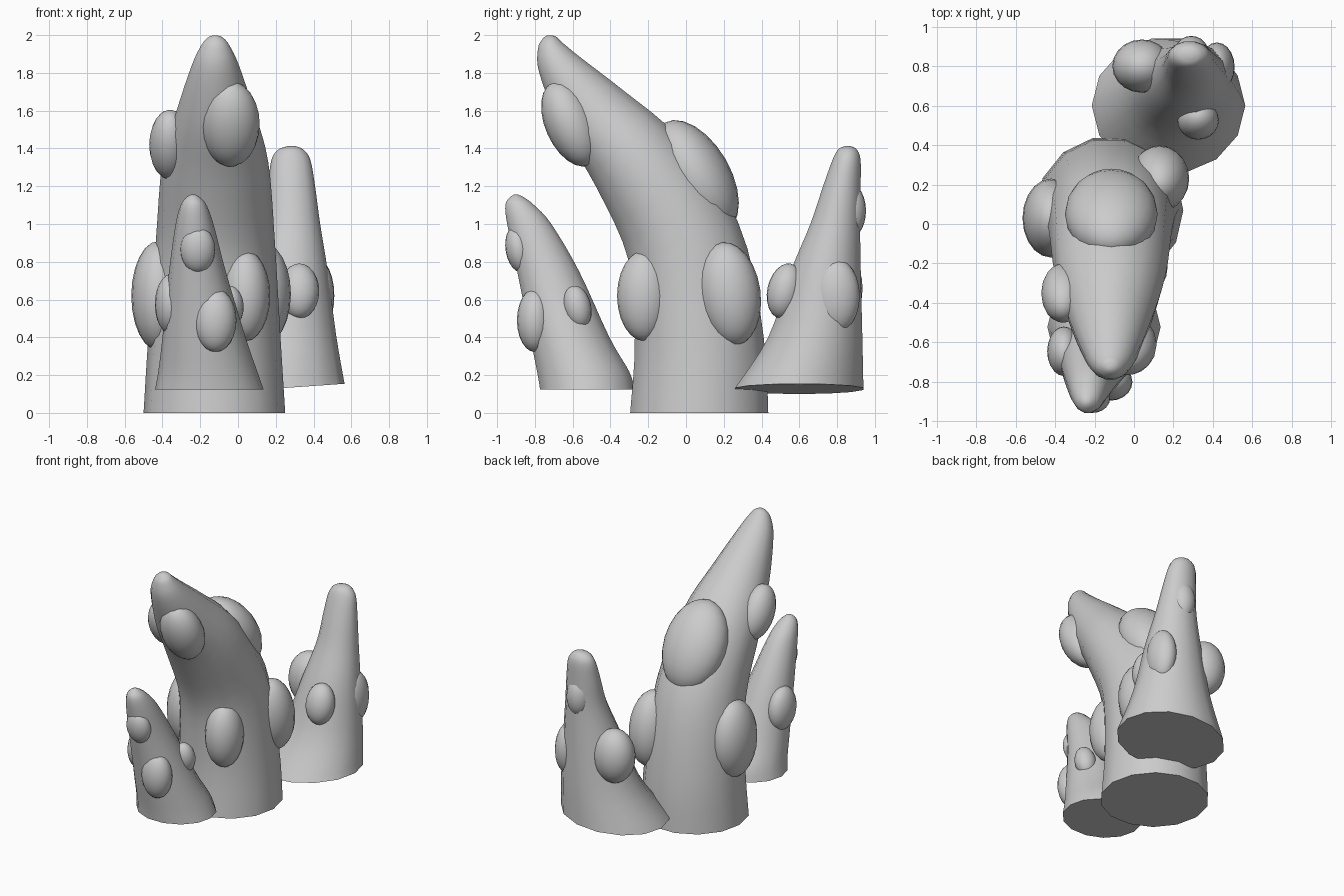
import bpy, bmesh, math
from mathutils import Vector

if "Cube" in bpy.data.objects:
    bpy.data.objects.remove(bpy.data.objects["Cube"])

SIDES = 14
STEPS = 4


def catmull(a, b, c, d, t):
    return tuple(0.5 * (2 * q + (r - p) * t + (2 * p - 5 * q + 4 * r - s) * t * t
                        + (3 * q - p - 3 * r + s) * t ** 3)
                 for p, q, r, s in zip(a, b, c, d))


def horn(name, stations):
    """Loft of elliptical rings: x, y, z, radius x, radius y, tilt x, tilt y (degrees)."""
    n = len(stations)
    rows = []
    for i in range(n - 1):
        a, d = stations[max(i - 1, 0)], stations[min(i + 2, n - 1)]
        rows += [catmull(a, stations[i], stations[i + 1], d, k / STEPS) for k in range(STEPS)]
    rows.append(stations[-1])
    bm = bmesh.new()
    rings = []
    for x, y, z, rx, ry, tx, ty in rows:
        tx, ty = math.radians(tx), math.radians(ty)
        e1 = Vector((math.cos(ty), 0, math.sin(ty)))
        e2 = Vector((0, math.cos(tx), math.sin(tx)))
        rings.append([bm.verts.new(Vector((x, y, z))
                      + e1 * rx * math.cos(2 * math.pi * k / SIDES)
                      + e2 * ry * math.sin(2 * math.pi * k / SIDES)) for k in range(SIDES)])
    for lo, hi in zip(rings, rings[1:]):
        for k in range(SIDES):
            j = (k + 1) % SIDES
            bm.faces.new((lo[k], lo[j], hi[j], hi[k]))
    bm.faces.new(rings[0][::-1])
    bm.faces.new(rings[-1])
    finish(bm, name)


def wart(name, loc, radii, tilt=0):
    bm = bmesh.new()
    bmesh.ops.create_uvsphere(bm, u_segments=20, v_segments=12, radius=1)
    ob = finish(bm, name)
    ob.location, ob.scale = loc, radii
    ob.rotation_euler = (math.radians(tilt), 0, 0)


def finish(bm, name):
    me = bpy.data.meshes.new(name)
    bm.to_mesh(me)
    bm.free()
    ob = bpy.data.objects.new(name, me)
    bpy.context.collection.objects.link(ob)
    bpy.ops.object.select_all(action='DESELECT')
    ob.select_set(True)
    bpy.context.view_layer.objects.active = ob
    bpy.ops.object.shade_smooth_by_angle(angle=math.radians(50))
    return ob


# Large central horn, bending forward
horn("main_horn", [
    (-.125, .07, 0, .375, .375, 0, 0),
    (-.125, .07, .4, .35, .35, 0, 0),
    (-.12, -.015, .91, .315, .315, 20, 0),
    (-.12, -.26, 1.33, .28, .26, 31, 0),
    (-.12, -.49, 1.6, .205, .2, 31, 0),
    (-.12, -.67, 1.84, .125, .118, 24, 0),
    (-.12, -.722, 1.945, .075, .067, 18, 0),
    (-.12, -.725, 1.985, .042, .038, 12, 0),
    (-.12, -.727, 1.998, .012, .012, 5, 0)])

# Small front horn
horn("front_horn", [
    (-.152, -.522, .125, .287, .257, 0, 0),
    (-.16, -.545, .22, .262, .25, 0, 0),
    (-.18, -.615, .4, .22, .215, 0, 0),
    (-.215, -.73, .75, .15, .168, 0, 0),
    (-.23, -.83, 1.0, .1, .12, 0, 0),
    (-.235, -.88, 1.1, .068, .078, 0, 0),
    (-.238, -.895, 1.14, .037, .04, 0, 0),
    (-.238, -.9, 1.155, .012, .012, 0, 0)])

# Back horn with a slightly tilted base
horn("back_horn", [
    (.175, .6, .127, .39, .348, 0, 4),
    (.235, .685, .4, .285, .255, 0, 2),
    (.27, .74, .75, .205, .19, 0, 0),
    (.285, .79, 1.0, .15, .135, 0, 0),
    (.283, .825, 1.2, .125, .102, 0, 0),
    (.28, .85, 1.34, .103, .076, 0, 0),
    (.28, .855, 1.395, .065, .05, 0, 0),
    (.285, .857, 1.412, .02, .016, 0, 0)])

# Warts: horn, centre, radii, tilt about x
WARTS = [
    ("main", (.13, .23, .63), (.15, .165, .275), 8),
    ("main", (.04, -.22, .62), (.13, .145, .24), 0),
    ("main", (-.42, .03, .62), (.145, .2, .29), 0),
    ("main", (-.36, -.35, 1.42), (.11, .13, .2), 30),
    ("main", (-.04, -.61, 1.53), (.155, .135, .24), 24),
    ("main", (-.115, .05, 1.25), (.235, .185, .33), 30),
    ("front", (-.12, -.8, .49), (.112, .095, .168), 0),
    ("front", (-.213, -.885, .865), (.092, .07, .125), 10),
    ("front", (-.355, -.645, .575), (.085, .125, .16), 8),
    ("front", (-.045, -.575, .56), (.075, .073, .115), 12),
    ("back", (.325, .525, .645), (.105, .095, .148), -12),
    ("back", (.42, .795, .62), (.09, .125, .195), 0),
    ("back", (.29, .87, 1.07), (.087, .083, .142), 0),
    ("back", (.04, .8, .66), (.15, .135, .2), 0)]
for i, (part, loc, radii, tilt) in enumerate(WARTS):
    wart(f"{part}_wart_{i + 1}", loc, radii, tilt)
